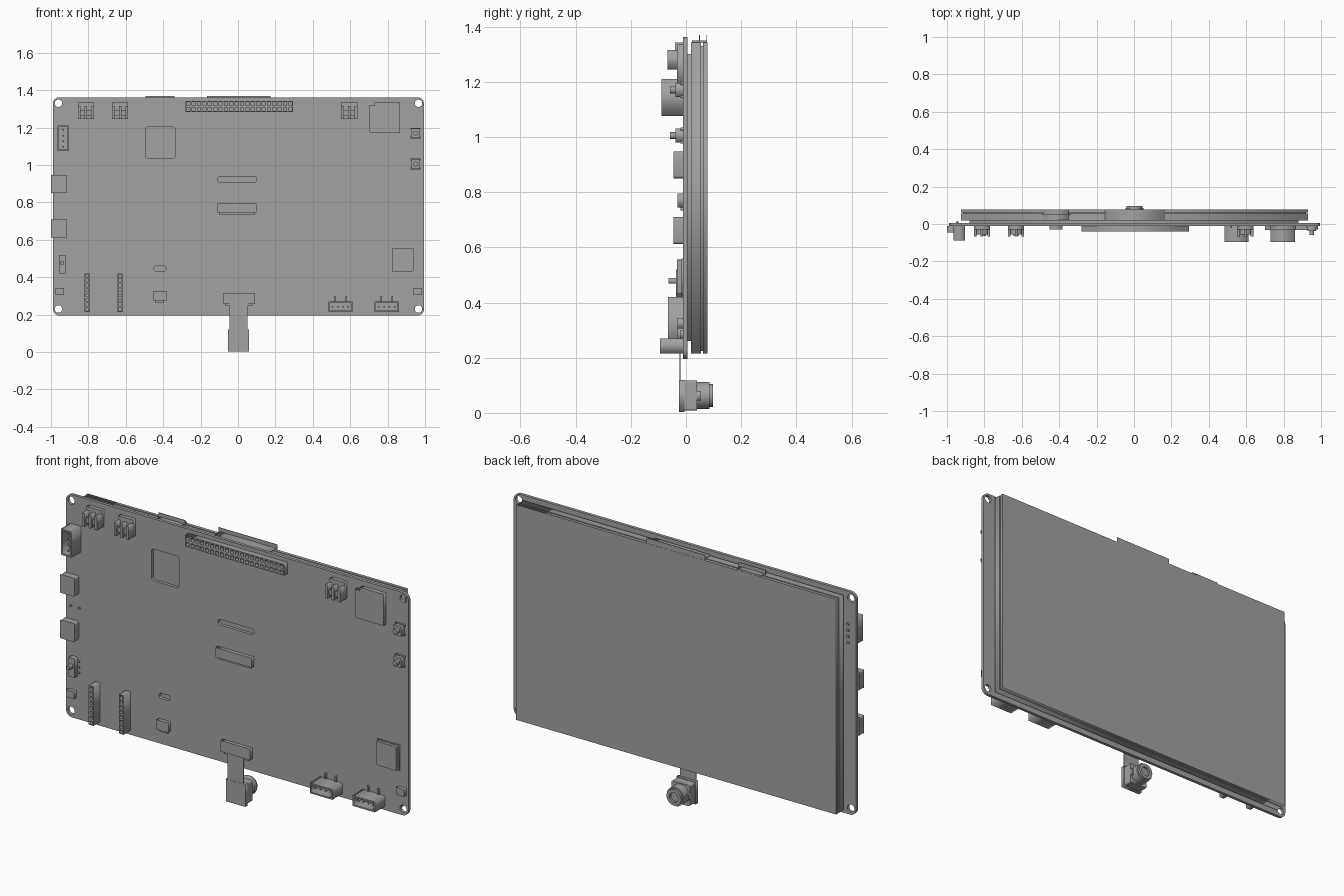
import bpy
from math import sin, cos, pi

cube = bpy.data.objects.get("Cube")
if cube:
    bpy.data.objects.remove(cube, do_unlink=True)

GREY = (0.36, 0.36, 0.36, 1)
mat = bpy.data.materials.new("plain grey")
mat.use_nodes = True
mat.diffuse_color = GREY
mat.node_tree.nodes["Principled BSDF"].inputs["Base Color"].default_value = GREY

FACE = -0.01  # component side of the board


def outline(x0, x1, z0, z1, r=0.0, steps=6):
    """Rectangle outline with optional rounded corners."""
    if r == 0:
        return [(x0, z0), (x1, z0), (x1, z1), (x0, z1)]
    pts = []
    corners = [(x1 - r, z1 - r), (x0 + r, z1 - r), (x0 + r, z0 + r), (x1 - r, z0 + r)]
    for i, (cx, cz) in enumerate(corners):
        for k in range(steps + 1):
            a = (i + k / steps) * pi / 2
            pts.append((cx + r * cos(a), cz + r * sin(a)))
    return pts


def circle(x, z, r, n=24):
    return [(x + r * cos(2 * pi * k / n), z + r * sin(2 * pi * k / n)) for k in range(n)]


def plate(name, loops, y0, y1):
    """Extrude an outline (first loop) with holes (other loops) from y0 to y1."""
    cu = bpy.data.curves.new(name, 'CURVE')
    cu.dimensions = '2D'
    cu.fill_mode = 'BOTH'
    cu.extrude = abs(y1 - y0) / 2
    for loop in loops:
        sp = cu.splines.new('POLY')
        sp.points.add(len(loop) - 1)
        for p, (x, z) in zip(sp.points, loop):
            p.co = (x, z, 0, 1)
        sp.use_cyclic_u = True
    ob = bpy.data.objects.new(name, cu)
    ob.rotation_euler = (pi / 2, 0, 0)
    ob.location.y = (y0 + y1) / 2
    bpy.context.collection.objects.link(ob)
    bpy.ops.object.select_all(action='DESELECT')
    ob.select_set(True)
    bpy.context.view_layer.objects.active = ob
    bpy.ops.object.convert(target='MESH')
    ob = bpy.context.object
    ob.data.materials.clear()
    ob.data.materials.append(mat)
    return ob


def box(name, x0, x1, z0, z1, y0, y1):
    return plate(name, [outline(x0, x1, z0, z1)], y0, y1)


def cylinder(name, x, z, r, y0, y1, n=32):
    ob = plate(name, [circle(x, z, r, n)], y0, y1)
    bpy.ops.object.shade_smooth_by_angle()
    return ob


def socket(name, x0, x1, z0, z1, front, pins, vertical=False):
    """Open shell with a floor and a row of pins."""
    w = 0.008
    plate(name + "_shell", [outline(x0, x1, z0, z1),
          outline(x0 + w, x1 - w, z0 + w, z1 - w)], FACE, front)
    box(name + "_floor", x0 + w, x1 - w, z0 + w, z1 - w, FACE, -0.03)
    for i in range(pins):
        t = (i + 0.5) / pins
        px = (x0 + x1) / 2 if vertical else x0 + w + (x1 - x0 - 2 * w) * t
        pz = z0 + w + (z1 - z0 - 2 * w) * t if vertical else (z0 + z1) / 2
        box(name + "_pin", px - .004, px + .004, pz - .004, pz + .004, -0.03, front + 0.015)


def header(name, x0, x1, z0, z1, cols, rows, front):
    """Female pin header with square holes."""
    loops = [outline(x0, x1, z0, z1)]
    dx, dz = (x1 - x0) / cols, (z1 - z0) / rows
    h = 0.3 * min(dx, dz)
    for i in range(cols):
        for j in range(rows):
            x, z = x0 + dx * (i + .5), z0 + dz * (j + .5)
            loops.append(outline(x - h, x + h, z - h, z + h))
    plate(name, loops, front + 0.02, front)
    box(name + "_base", x0, x1, z0, z1, FACE, front + 0.02)


# Circuit board with mounting holes, cable slots and window
holes = [circle(x, z, 0.02) for x in (-0.96, 0.965) for z in (0.23, 1.33)]
holes += [outline(-0.495, -0.335, 1.037, 1.203, 0.015),
          outline(-0.11, 0.1, 0.908, 0.938, 0.014),
          outline(-0.45, -0.385, 0.432, 0.46, 0.013)]
plate("circuit_board", [outline(-0.99, 0.995, 0.195, 1.362, 0.035)] + holes, FACE, 0.006)

# Display stack on the rear
box("adhesive_pad", -0.88, 0.88, 0.26, 1.3, 0.006, 0.019)
box("display_frame", -0.925, 0.93, 0.215, 1.342, 0.019, 0.055)
box("display_gap_layer", -0.915, 0.92, 0.225, 1.33, 0.055, 0.061)
box("display_glass", -0.925, 0.93, 0.215, 1.342, 0.061, 0.078)
for x0, x1, y in ((-0.165, 0.175, 0.074), (-0.495, -0.34, 0.047)):
    box("flex_tab", x0, x1, 1.3, 1.37, y, y + 0.003)
    box("flex_fold", x0 + .01, x1 - .01, 1.342, 1.35, 0.022, 0.077)

# Two-pin upright connectors with ribbed housings
for x in (-0.813, -0.63, 0.595):
    box("small_connector_base", x - .043, x + .043, 1.245, 1.335, FACE, -0.03)
    for dx in (-0.036, 0, 0.036):
        box("small_connector_rib", x + dx - .007, x + dx + .007, 1.245, 1.315, -0.03, -0.067)
    box("small_connector_wall", x - .03, x + .03, 1.262, 1.29, -0.03, -0.055)

# Pin headers
header("main_header", -0.28, 0.295, 1.283, 1.342, 20, 2, -0.04)
header("side_header_outer", -0.82, -0.792, 0.215, 0.42, 1, 8, -0.065)
header("side_header_inner", -0.645, -0.617, 0.215, 0.42, 1, 8, -0.065)

# Card slot with notched corner
plate("card_slot", [[(0.70, 1.18), (0.71, 1.17), (0.865, 1.17), (0.865, 1.335),
                     (0.73, 1.335), (0.73, 1.318), (0.70, 1.318)]], FACE, -0.032)

# Shrouded sockets
socket("left_socket", -0.965, -0.903, 1.075, 1.21, -0.088, 4, True)
for x in (0.483, 0.73):
    socket("lower_socket", x, x + 0.13, 0.215, 0.27, -0.095, 4)
    for dx in (0.035, 0.095):
        box("lower_socket_leg", x + dx - .004, x + dx + .004, 0.27, 0.3, FACE, -0.02)

# Rear solder points of the left socket
for i in range(4):
    cylinder("solder_pin", -0.945, 1.095 + i * 0.032, 0.007, 0.006, 0.014, 12)

# Charging ports along the left edge
for z in (0.85, 0.612):
    ob = box("charging_port", -1.0, -0.915, z, z + 0.097, FACE, -0.045)
    bev = ob.modifiers.new("round", 'BEVEL')
    bev.width, bev.segments = 0.01, 3
for x in (-0.962, -0.912):
    cylinder("status_light", x, 0.78, 0.006, FACE, -0.016, 12)

# Push buttons
for z in (1.17, 1.005):
    box("button_body", 0.928, 0.972, z - .026, z + .026, FACE, -0.038)
    cylinder("button_cap", 0.95, z, 0.013, -0.038, -0.058, 20)
    for s in (-1, 1):
        box("button_leg", 0.923, 0.977, z + s * .024 - .005, z + s * .024 + .005, FACE, -0.02)

# Slide switch
box("switch_body", -0.957, -0.923, 0.42, 0.52, FACE, -0.036)
box("switch_lever", -0.948, -0.932, 0.468, 0.488, -0.036, -0.064)
for z in (0.44, 0.47, 0.5):
    box("switch_leg", -0.97, -0.91, z - .005, z + .005, FACE, -0.016)

# Small edge parts
for x in (-0.953, 0.96):
    box("edge_sensor", x - .023, x + .023, 0.305, 0.343, FACE, -0.03)

# Radio module
box("module_base", 0.818, 0.945, 0.425, 0.56, FACE, -0.017)
plate("module_shield", [outline(0.823, 0.938, 0.43, 0.555, 0.006)], -0.017, -0.032)

# Flat cable connectors
for x0, x1, z0, z1 in ((-0.11, 0.1, 0.745, 0.795), (-0.452, -0.383, 0.275, 0.325),
                       (-0.08, 0.09, 0.258, 0.316)):
    box("cable_connector", x0, x1, z0, z1, FACE, -0.03)
    box("cable_latch", x0 + .012, x1 - .012, z0 - .012, z0, FACE, -0.02)

# Camera on its ribbon, lens facing the display side
box("camera_ribbon", -0.045, 0.05, 0.1, 0.26, -0.024, -0.02)
box("camera_stiffener", -0.053, 0.06, 0.003, 0.12, -0.025, -0.005)
plate("camera_body", [outline(-0.05, 0.057, 0.008, 0.117, 0.008)], -0.005, 0.04)
cylinder("lens_barrel", 0.003, 0.063, 0.049, 0.04, 0.085)
plate("lens_rim", [circle(0.003, 0.063, 0.042), circle(0.003, 0.063, 0.025)], 0.085, 0.097)
for s in (-1, 1):
    box("camera_lug", 0.003 + s * .045 - .01, 0.003 + s * .045 + .01, 0.045, 0.08, 0.04, 0.055)
